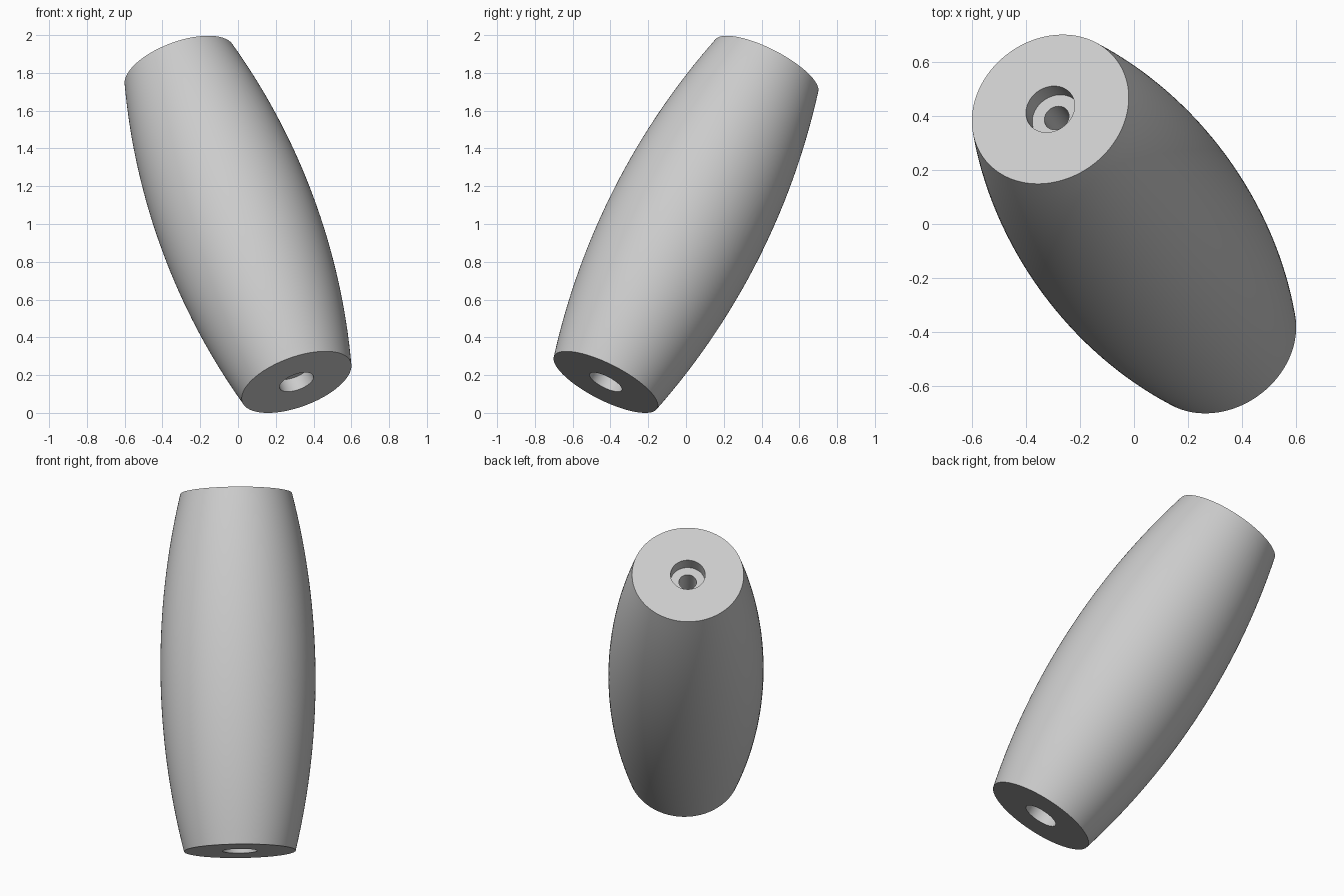
import bpy, bmesh, math
from mathutils import Vector

if "Cube" in bpy.data.objects:
    bpy.data.objects.remove(bpy.data.objects["Cube"])

HALF = 0.987                    # half length along the axis
R_END, R_MID = 0.306, 0.425     # barrel radius at ends and middle
R_BORE, R_HOLE, DEPTH = 0.095, 0.048, 0.075
AXIS = Vector((-0.62, 0.85, 1.67)).normalized()
RINGS, SEGMENTS = 32, 128

# Barrel outline: circular arc from the lower to the upper rim
sag = R_MID - R_END
arc_r = (HALF ** 2 + sag ** 2) / (2 * sag)
profile = []
for i in range(RINGS + 1):
    z = -HALF + 2 * HALF * i / RINGS
    profile.append((R_MID - arc_r + math.sqrt(arc_r ** 2 - z ** 2), z))

# Counterbored through hole, from the upper end back down
profile += [(R_BORE, HALF), (R_BORE, HALF - DEPTH), (R_HOLE, HALF - DEPTH),
            (R_HOLE, DEPTH - HALF), (R_BORE, DEPTH - HALF), (R_BORE, -HALF)]

# Lathe the closed outline
bm = bmesh.new()
verts = [bm.verts.new((r, 0, z)) for r, z in profile]
edges = [bm.edges.new((verts[i], verts[(i + 1) % len(verts)])) for i in range(len(verts))]
bmesh.ops.spin(bm, geom=verts + edges, cent=(0, 0, 0), axis=(0, 0, 1),
               angle=2 * math.pi, steps=SEGMENTS)
bmesh.ops.remove_doubles(bm, verts=bm.verts[:], dist=1e-5)
bmesh.ops.recalc_face_normals(bm, faces=bm.faces[:])

# Tilt onto the leaning axis and stand on the ground
bm.transform(AXIS.to_track_quat('Z', 'Y').to_matrix().to_4x4())
low = min(v.co.z for v in bm.verts)
bmesh.ops.translate(bm, verts=bm.verts[:], vec=(0, 0, -low))

mesh = bpy.data.meshes.new("barrel_bead")
bm.to_mesh(mesh)
bm.free()
bead = bpy.data.objects.new("barrel_bead", mesh)
bpy.context.collection.objects.link(bead)

grey = bpy.data.materials.new("light_grey")
grey.diffuse_color = (0.6, 0.6, 0.6, 1)
grey.use_nodes = True
grey.node_tree.nodes["Principled BSDF"].inputs["Base Color"].default_value = grey.diffuse_color
mesh.materials.append(grey)

bpy.context.view_layer.objects.active = bead
bead.select_set(True)
bpy.ops.object.shade_smooth_by_angle(angle=math.radians(30))
